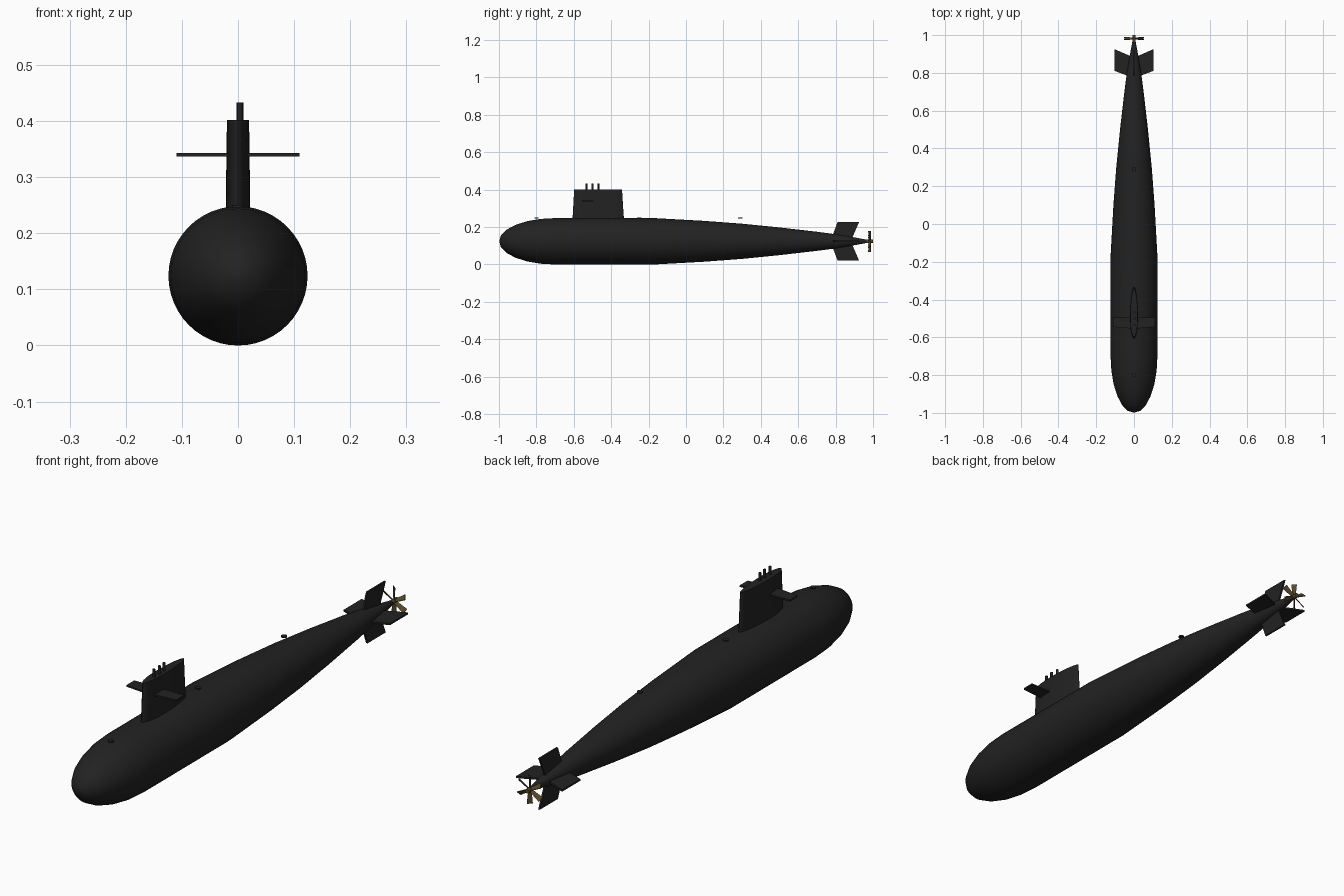
import bpy, bmesh, math
from mathutils import Matrix, Vector

cube = bpy.data.objects.get("Cube")
if cube:
    bpy.data.objects.remove(cube, do_unlink=True)


def material(name, colour):
    m = bpy.data.materials.new(name)
    m.use_nodes = True
    m.diffuse_color = (*colour, 1)
    m.node_tree.nodes["Principled BSDF"].inputs["Base Color"].default_value = (*colour, 1)
    return m


BLACK = material("hull black", (0.016, 0.016, 0.016))
BRASS = material("dull brass", (0.09, 0.065, 0.022))
R = 0.124      # hull radius, also the height of its axis


def finish(name, bm, mat, smooth=False):
    bmesh.ops.recalc_face_normals(bm, faces=bm.faces)
    mesh = bpy.data.meshes.new(name)
    bm.to_mesh(mesh)
    bm.free()
    mesh.materials.append(mat)
    ob = bpy.data.objects.new(name, mesh)
    bpy.context.collection.objects.link(ob)
    if smooth:
        bpy.ops.object.select_all(action='DESELECT')
        ob.select_set(True)
        bpy.context.view_layer.objects.active = ob
        bpy.ops.object.shade_smooth_by_angle(angle=math.radians(35))
    return ob


def loft(name, rings, mat, smooth=True):
    """Skin a list of equal point rings and cap both ends."""
    bm = bmesh.new()
    loops = [[bm.verts.new(p) for p in ring] for ring in rings]
    n = len(loops[0])
    for a, b in zip(loops, loops[1:]):
        for i in range(n):
            j = (i + 1) % n
            bm.faces.new((a[i], a[j], b[j], b[i]))
    bm.faces.new(loops[0])
    bm.faces.new(loops[-1])
    return finish(name, bm, mat, smooth)


def circle(y, r, n=48):
    return [(r * math.cos(t), y, R + r * math.sin(t))
            for t in (2 * math.pi * i / n for i in range(n))]


def slab(name, outline, thick, matrix, mat=BLACK):
    """Flat plate from a 2D outline, thickened evenly about its plane."""
    rings = [[matrix @ Vector((u, v, h)) for u, v in outline]
             for h in (-thick / 2, thick / 2)]
    return loft(name, rings, mat, False)


def cylinder(name, r, depth, matrix, mat=BLACK, sides=16):
    bm = bmesh.new()
    bmesh.ops.create_cone(bm, cap_ends=True, segments=sides, radius1=r,
                          radius2=r, depth=depth, matrix=matrix)
    return finish(name, bm, mat, True)


# Hull: rounded bow, parallel midbody, long tapering stern
bow = [(-0.7 - 0.3 * math.cos(a), R * math.sin(a))
       for a in (math.radians(d) for d in range(15, 91, 15))]
stern = [(-0.17, R), (0.1, 0.109), (0.3, 0.094), (0.5, 0.074), (0.7, 0.051),
         (0.8, 0.038), (0.9, 0.021), (0.97, 0.008)]
loft("hull", [circle(-0.998, 0.002)] + [circle(y, r) for y, r in bow + stern], BLACK)


# Sail: teardrop section, narrowing upward
def teardrop(front, back, half, z, n=32):
    ring = []
    for i in range(n):
        t = 2 * math.pi * i / n
        u = (1 - math.cos(t)) / 2
        w = half * math.sin(t) * (1 - 0.25 * u) * 1.12
        ring.append((w, front + (back - front) * u, z))
    return ring


loft("sail", [teardrop(-0.608, -0.33, 0.022, 0.22),
              teardrop(-0.604, -0.335, 0.0215, 0.29),
              teardrop(-0.598, -0.342, 0.02, 0.402)], BLACK)

# Sail planes, swept slightly
for side, s in (("left", 1), ("right", -1)):
    slab(side + "_sail_plane",
         [(0, -0.555), (s * 0.11, -0.545), (s * 0.11, -0.495), (0, -0.495)],
         0.006, Matrix.Translation((0, 0, 0.34)))

# Masts
for i, (x, y, r) in enumerate([(0.003, -0.533, 0.006), (0.004, -0.5, 0.007),
                               (0.002, -0.468, 0.006)]):
    cylinder(f"mast_{i + 1}", r * 0.85, 0.06, Matrix.Translation((x, y, 0.403)), sides=12)

# Deck hatches
for name, y in (("bow", -0.8), ("mid", -0.25), ("aft", 0.29)):
    cylinder(name + "_hatch", 0.011, 0.005, Matrix.Translation((0, y, 0.248)))

# Cross-shaped tail fins with swept tips
fin = [(0.005, 0.775), (0.04, 0.787), (0.102, 0.81), (0.102, 0.925), (0.01, 0.885)]
for name, k in (("left", 0), ("bottom", 1), ("right", 2), ("top", 3)):
    turn = Matrix.Rotation(k * math.pi / 2, 4, 'Y')
    slab(name + "_tail_fin", fin, 0.007, Matrix.Translation((0, 0, R)) @ turn)

# Propeller: hub and six pitched blades
along_y = Matrix.Rotation(math.pi / 2, 4, 'X')
cylinder("propeller_hub", 0.009, 0.04,
         Matrix.Translation((0, 0.98, R)) @ along_y, BRASS)
blade = [(0.004, -0.006), (0.056, -0.011), (0.056, 0.011), (0.004, 0.006)]
for k in range(6):
    place = (Matrix.Translation((0, 0.982, R))
             @ Matrix.Rotation(math.pi / 2 + k * math.pi / 3, 4, 'Y')
             @ Matrix.Rotation(math.radians(50), 4, 'X'))
    slab(f"propeller_blade_{k + 1}", blade, 0.003, place, BRASS)
